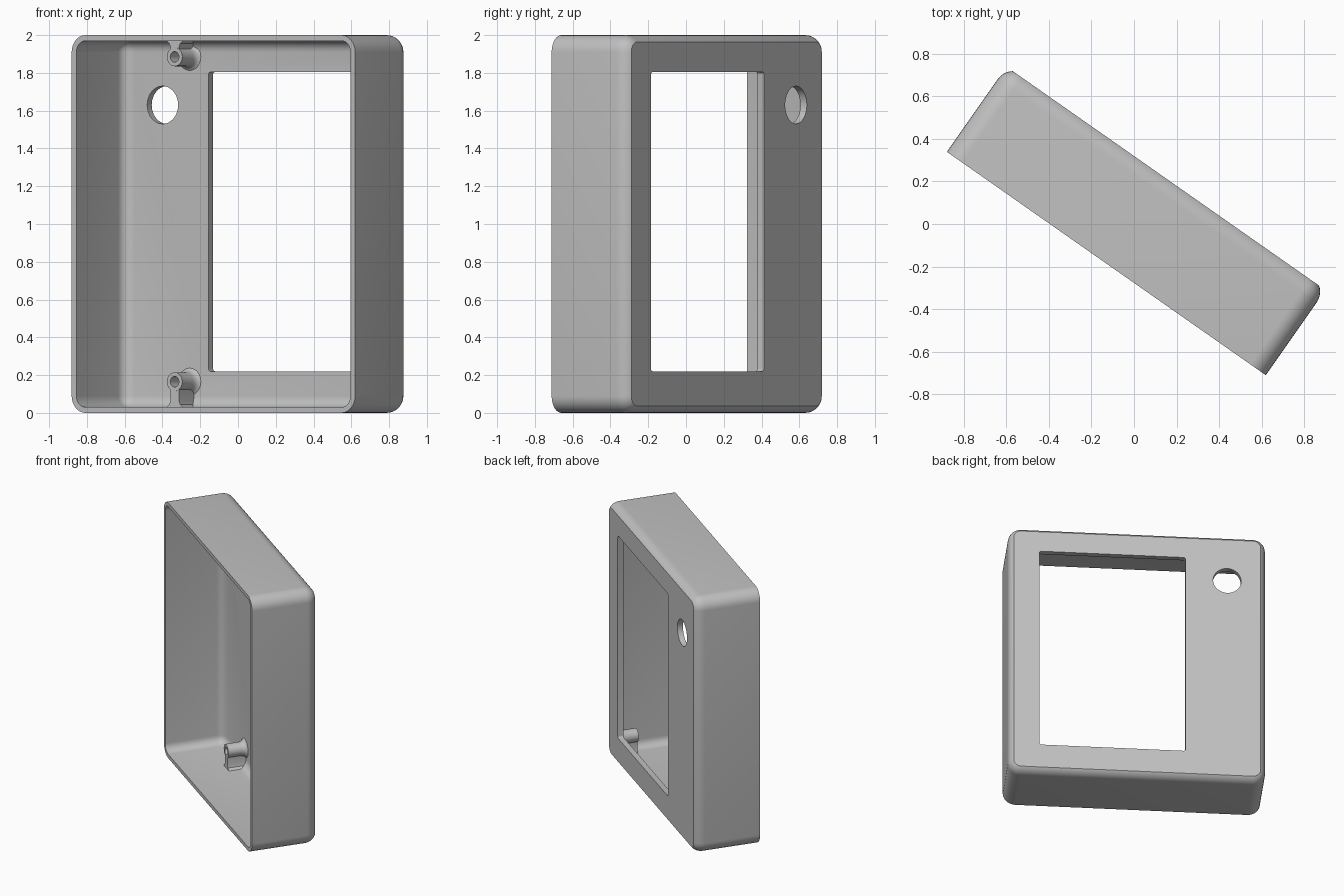
import bpy, bmesh, math
from mathutils import Matrix

TURN = math.radians(-35)            # the whole housing is turned about z
FRONT, BACK, FLOOR = -0.227, 0.262, 0.22
HALF, WALL = 0.916, 0.03

default = bpy.data.objects.get("Cube")
if default:
    bpy.data.objects.remove(default)

plastic = bpy.data.materials.new("grey plastic")
plastic.use_nodes = True
GREY = (0.53, 0.53, 0.53, 1)
plastic.diffuse_color = GREY
plastic.node_tree.nodes["Principled BSDF"].inputs["Base Color"].default_value = GREY


def finish(name, bm):
    bmesh.ops.recalc_face_normals(bm, faces=bm.faces[:])
    mesh = bpy.data.meshes.new(name)
    bm.to_mesh(mesh)
    bm.free()
    mesh.materials.append(plastic)
    obj = bpy.data.objects.new(name, mesh)
    obj.rotation_euler.z = TURN
    bpy.context.collection.objects.link(obj)
    return obj


def rounded_box(lo, hi, radius, segments, only_depth=False):
    bm = bmesh.new()
    bmesh.ops.create_cube(bm, size=1)
    for v in bm.verts:
        v.co = [a + (b - a) * (c + 0.5) for a, b, c in zip(lo, hi, v.co)]
    edges = [e for e in bm.edges if not only_depth
             or abs(e.verts[0].co.y - e.verts[1].co.y) > 1e-4]
    bmesh.ops.bevel(bm, geom=edges, offset=radius, segments=segments,
                    profile=0.5, affect='EDGES')
    return bm


def slice_flat(bm, y, direction):
    cut = bmesh.ops.bisect_plane(bm, geom=bm.verts[:] + bm.edges[:] + bm.faces[:],
                                 plane_co=(0, y, 0), plane_no=(0, direction, 0),
                                 clear_outer=True)
    edges = [g for g in cut["geom_cut"] if isinstance(g, bmesh.types.BMEdge)]
    bmesh.ops.contextual_create(bm, geom=edges)


def smooth(obj):
    bpy.ops.object.select_all(action='DESELECT')
    obj.select_set(True)
    bpy.context.view_layer.objects.active = obj
    bpy.ops.object.shade_smooth_by_angle(angle=math.radians(30))


# Outer shell: rounded block with flat front and back slices
bm = rounded_box((-HALF, -0.6, 0), (HALF, BACK + 0.018, 2), 0.09, 8)
slice_flat(bm, BACK, 1)
slice_flat(bm, FRONT, -1)
housing = finish("housing", bm)

# Cutters: cavity, screen window and round button hole
cutters = [
    finish("cavity_cutter", rounded_box((-HALF + WALL, -0.6, WALL),
                                        (HALF - WALL, FLOOR, 2 - WALL), 0.06, 6)),
    finish("window_cutter", rounded_box((-0.345, 0.1, 0.22), (0.697, 0.4, 1.805),
                                        0.015, 4, only_depth=True)),
]
bm = bmesh.new()
bmesh.ops.create_cone(bm, cap_ends=True, segments=48, radius1=0.1, radius2=0.1, depth=0.4,
                      matrix=Matrix.Translation((-0.641, 0.25, 1.63))
                      @ Matrix.Rotation(math.pi / 2, 4, 'X'))
cutters.append(finish("hole_cutter", bm))

for cutter in cutters:
    mod = housing.modifiers.new("cut", 'BOOLEAN')
    mod.operation, mod.solver, mod.object = 'DIFFERENCE', 'EXACT', cutter
    bpy.context.view_layer.objects.active = housing
    bpy.ops.object.modifier_apply(modifier=mod.name)
    bpy.data.objects.remove(cutter)
smooth(housing)


# Screw posts: lathed tube with a flared foot
TIP = 0.08
POST = [(0, 0.19), (0.028, 0.19), (0.028, TIP), (0.05, TIP), (0.05, 0.18),
        (0.054, 0.2), (0.063, 0.214), (0.075, 0.222)]


def screw_post(name, x, z):
    bm = bmesh.new()
    verts = [bm.verts.new((x + r, y, z)) for r, y in POST]
    edges = [bm.edges.new(pair) for pair in zip(verts, verts[1:])]
    bmesh.ops.spin(bm, geom=verts + edges, cent=(x, 0, z), axis=(0, 1, 0),
                   angle=math.tau, steps=32)
    bmesh.ops.remove_doubles(bm, verts=bm.verts[:], dist=1e-4)
    smooth(finish(name, bm))


# Webs: ribs that flare where they meet the wall
def post_web(name, x, z):
    side = 1 if z > 1 else -1
    wall = (2 - WALL if side > 0 else WALL) + side * 0.005
    half = [(0.028, z + side * 0.04), (0.028, wall - side * 0.04),
            (0.034, wall - side * 0.02), (0.06, wall)]
    outline = [(x + w, h) for w, h in half] + [(x - w, h) for w, h in reversed(half)]
    bm = bmesh.new()
    face = bm.faces.new([bm.verts.new((px, TIP + 0.001, pz)) for px, pz in outline])
    out = bmesh.ops.extrude_face_region(bm, geom=[face])
    moved = [g for g in out["geom"] if isinstance(g, bmesh.types.BMVert)]
    bmesh.ops.translate(bm, verts=moved, vec=(0, FLOOR - TIP, 0))
    smooth(finish(name, bm))


for side, x in (("right", -0.466), ("left", 0.81)):
    for level, z in (("lower", 0.165), ("upper", 1.885)):
        screw_post(f"{level}_{side}_post", x, z)
        post_web(f"{level}_{side}_web", x, z)
